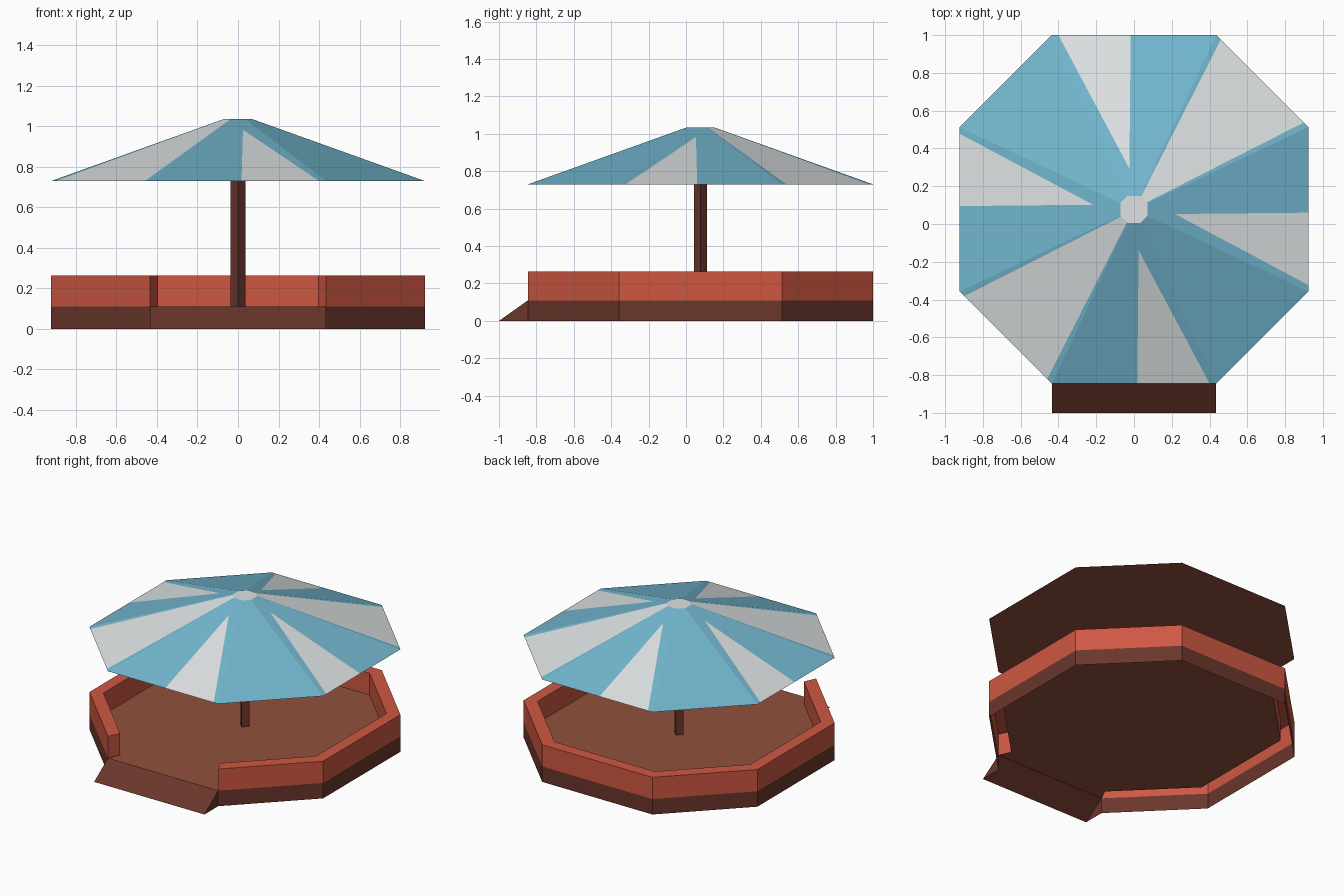
import bpy, bmesh
from mathutils import Vector

if "Cube" in bpy.data.objects:
    bpy.data.objects.remove(bpy.data.objects["Cube"])


def material(name, r, g, b):
    lin = [((c / 255 + 0.055) / 1.055) ** 2.4 for c in (r, g, b)]
    m = bpy.data.materials.new(name)
    m.diffuse_color = (*lin, 1)
    m.use_nodes = True
    m.node_tree.nodes["Principled BSDF"].inputs["Base Color"].default_value = m.diffuse_color
    return m


BLUE = material("canopy blue", 114, 182, 206)
WHITE = material("canopy white", 222, 226, 226)
RED = material("brick red", 206, 88, 66)
BROWN = material("floor brown", 146, 81, 61)
DARK = material("dark brown", 106, 54, 43)


def build(name, faces, mats):
    """faces: list of (points, material index); shared points are welded."""
    bm = bmesh.new()
    for pts, mi in faces:
        f = bm.faces.new([bm.verts.new(p) for p in pts])
        f.material_index = mi
    bmesh.ops.remove_doubles(bm, verts=bm.verts, dist=0.0005)
    me = bpy.data.meshes.new(name)
    bm.to_mesh(me)
    bm.free()
    for m in mats:
        me.materials.append(m)
    ob = bpy.data.objects.new(name, me)
    bpy.context.collection.objects.link(ob)
    return ob


# Octagon outline, counter-clockwise; side 0 is the front
CY, A, H = 0.0775, 0.9225, 0.435
OUTLINE = [(-H, -A), (H, -A), (A, -H), (A, H), (H, A), (-H, A), (-A, H), (-A, -H)]
INNER = 0.91
FLOOR_Z, WALL_Z, EAVE_Z, TOP_Z = 0.11, 0.265, 0.73, 1.035


def pt(i, z, s=1.0):
    x, y = OUTLINE[i % 8]
    return Vector((x * s, y * s + CY, z))


# Skirt below the wall, open at the front
build("base_skirt", [([pt(i, 0), pt(i + 1, 0), pt(i + 1, FLOOR_Z), pt(i, FLOOR_Z)], 0)
                     for i in range(1, 8)], [DARK])

# Hollow low wall with a front opening
wall = []
for i in range(1, 8):
    j = i + 1
    wall.append(([pt(i, FLOOR_Z), pt(j, FLOOR_Z), pt(j, WALL_Z), pt(i, WALL_Z)], 0))
    wall.append(([pt(i, WALL_Z), pt(j, WALL_Z), pt(j, WALL_Z, INNER), pt(i, WALL_Z, INNER)], 0))
    wall.append(([pt(j, FLOOR_Z, INNER), pt(i, FLOOR_Z, INNER),
                  pt(i, WALL_Z, INNER), pt(j, WALL_Z, INNER)], 0))
wall.append(([pt(1, FLOOR_Z), pt(1, WALL_Z), pt(1, WALL_Z, INNER), pt(1, FLOOR_Z, INNER)], 0))
wall.append(([pt(0, FLOOR_Z, INNER), pt(0, WALL_Z, INNER), pt(0, WALL_Z), pt(0, FLOOR_Z)], 0))
build("low_wall", wall, [RED])

# Floor sheet reaching out to the ramp
build("floor", [([pt(0, FLOOR_Z), pt(1, FLOOR_Z)]
                 + [pt(i, FLOOR_Z, INNER) for i in range(1, 9)], 0)], [BROWN])

# Entrance ramp with closed sides
toe_l, toe_r = Vector((-H, -1, 0)), Vector((H, -1, 0))
build("ramp", [([toe_l, toe_r, pt(1, FLOOR_Z), pt(0, FLOOR_Z)], 0),
               ([toe_r, pt(1, 0), pt(1, FLOOR_Z)], 0),
               ([toe_l, pt(0, FLOOR_Z), pt(0, 0)], 0)], [DARK])

# Four-sided pole standing on its corner
corner = [(0.036, 0), (0, 0.036), (-0.036, 0), (0, -0.036)]
pole = []
for k in range(4):
    (x0, y0), (x1, y1) = corner[k], corner[(k + 1) % 4]
    pole.append(([(x0, y0 + CY, FLOOR_Z), (x1, y1 + CY, FLOOR_Z),
                  (x1, y1 + CY, EAVE_Z), (x0, y0 + CY, EAVE_Z)], 0))
build("pole", pole, [DARK])

# Canopy: striped facets, flat cap and flat underside
CAP = 0.078
canopy = []
for i in range(8):
    def p(f, t, flip=False):
        f = 1 - f if flip else f
        low = pt(i, EAVE_Z).lerp(pt(i + 1, EAVE_Z), f)
        high = pt(i, TOP_Z, CAP).lerp(pt(i + 1, TOP_Z, CAP), f)
        return low.lerp(high, t)

    if i in (1, 5):       # plain blue corners
        canopy.append(([p(0, 0), p(1, 0), p(1, 1), p(0, 1)], 0))
    elif i in (3, 7):     # white corners with thin blue margins
        cuts = [(0, 0), (0.05, 0.1), (0.95, 0.9), (1, 1)]
        for k in range(3):
            (a0, a1), (b0, b1) = cuts[k], cuts[k + 1]
            canopy.append(([p(a0, 0), p(b0, 0), p(b1, 1), p(a1, 1)], 1 if k == 1 else 0))
    else:                 # blue side with a white wedge next to the blue corner
        flip = i in (0, 4)
        tip = p(0.38, 0.83, flip)
        parts = [([p(0.04, 0, flip), p(0.48, 0, flip), tip], 1),
                 ([p(0, 0, flip), p(0.04, 0, flip), tip, p(0.38, 1, flip), p(0, 1, flip)], 0),
                 ([p(0.48, 0, flip), p(1, 0, flip), p(1, 1, flip), p(0.38, 1, flip), tip], 0)]
        canopy += [(q[::-1] if flip else q, m) for q, m in parts]
canopy.append(([pt(i, TOP_Z, CAP) for i in range(8)], 1))
canopy.append(([pt(i, EAVE_Z) for i in reversed(range(8))], 2))
build("canopy", canopy, [BLUE, WHITE, BROWN])
